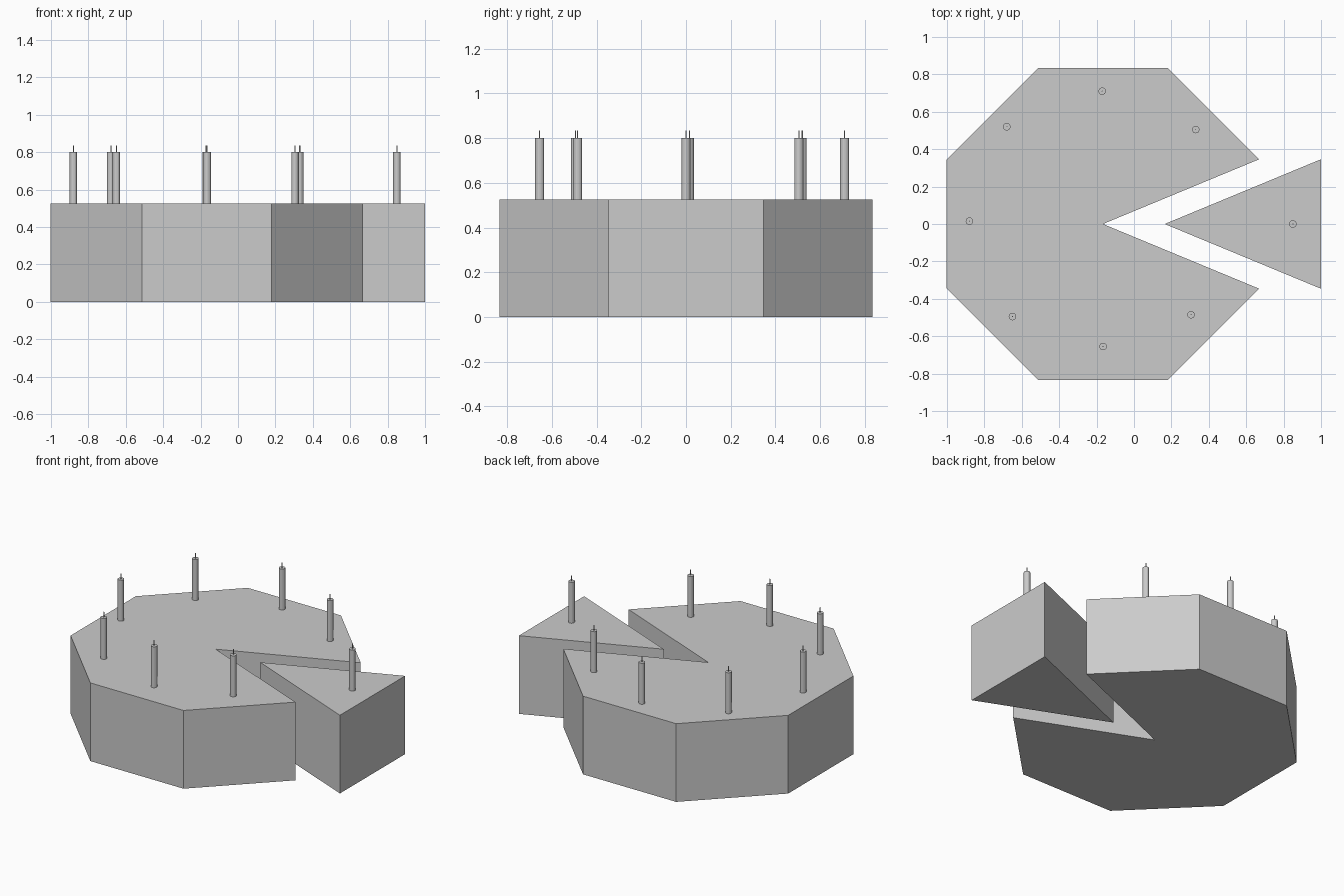
import bpy
import bmesh
from math import radians, cos, sin

cube = bpy.data.objects.get("Cube")
if cube:
    bpy.data.objects.remove(cube, do_unlink=True)

grey = bpy.data.materials.new("plain_grey")
grey.use_nodes = True
grey.diffuse_color = (0.6, 0.6, 0.6, 1)
grey.node_tree.nodes["Principled BSDF"].inputs["Base Color"].default_value = (0.6, 0.6, 0.6, 1)

CENTRE_X = -0.166
SLICE_SHIFT = 0.33
RADIUS = 0.904
CAKE_TOP = 0.525
CANDLE_TOP = 0.80
WICK_TOP = 0.835


def add_prism(name, outline, bottom, top):
    """Extrude a flat outline straight up into a closed solid."""
    bm = bmesh.new()
    base = bm.faces.new([bm.verts.new((x, y, bottom)) for x, y in outline])
    grown = bmesh.ops.extrude_face_region(bm, geom=[base], use_keep_orig=True)
    verts = [v for v in grown["geom"] if isinstance(v, bmesh.types.BMVert)]
    bmesh.ops.translate(bm, verts=verts, vec=(0, 0, top - bottom))
    bmesh.ops.recalc_face_normals(bm, faces=bm.faces)
    mesh = bpy.data.meshes.new(name)
    bm.to_mesh(mesh)
    bm.free()
    mesh.materials.append(grey)
    obj = bpy.data.objects.new(name, mesh)
    bpy.context.collection.objects.link(obj)
    return obj


def ring(x, y, radius, sides, start=0.0):
    angles = [radians(start + 360 * i / sides) for i in range(sides)]
    return [(x + radius * cos(a), y + radius * sin(a)) for a in angles]


# Eight-sided cake with one wedge left open toward +x
corners = ring(CENTRE_X, 0, RADIUS, 8, 22.5)
add_prism("cake", [(CENTRE_X, 0)] + corners, 0, CAKE_TOP)

# The missing wedge, pulled outward
wedge = [(CENTRE_X, 0), corners[-1], corners[0]]
add_prism("cake_slice", [(x + SLICE_SHIFT, y) for x, y in wedge], 0, CAKE_TOP)

# One candle with a thin wick on each of the eight wedges
spots = [(0.85, 0), (0.33, 0.505), (-0.17, 0.71), (-0.68, 0.52),
         (-0.88, 0.015), (-0.65, -0.495), (0.305, -0.485), (-0.165, -0.655)]
for i, (x, y) in enumerate(spots, 1):
    add_prism(f"candle_{i}", ring(x, y, 0.02, 16), CAKE_TOP - 0.01, CANDLE_TOP)
    add_prism(f"wick_{i}", ring(x, y, 0.003, 6), CANDLE_TOP - 0.01, WICK_TOP)
